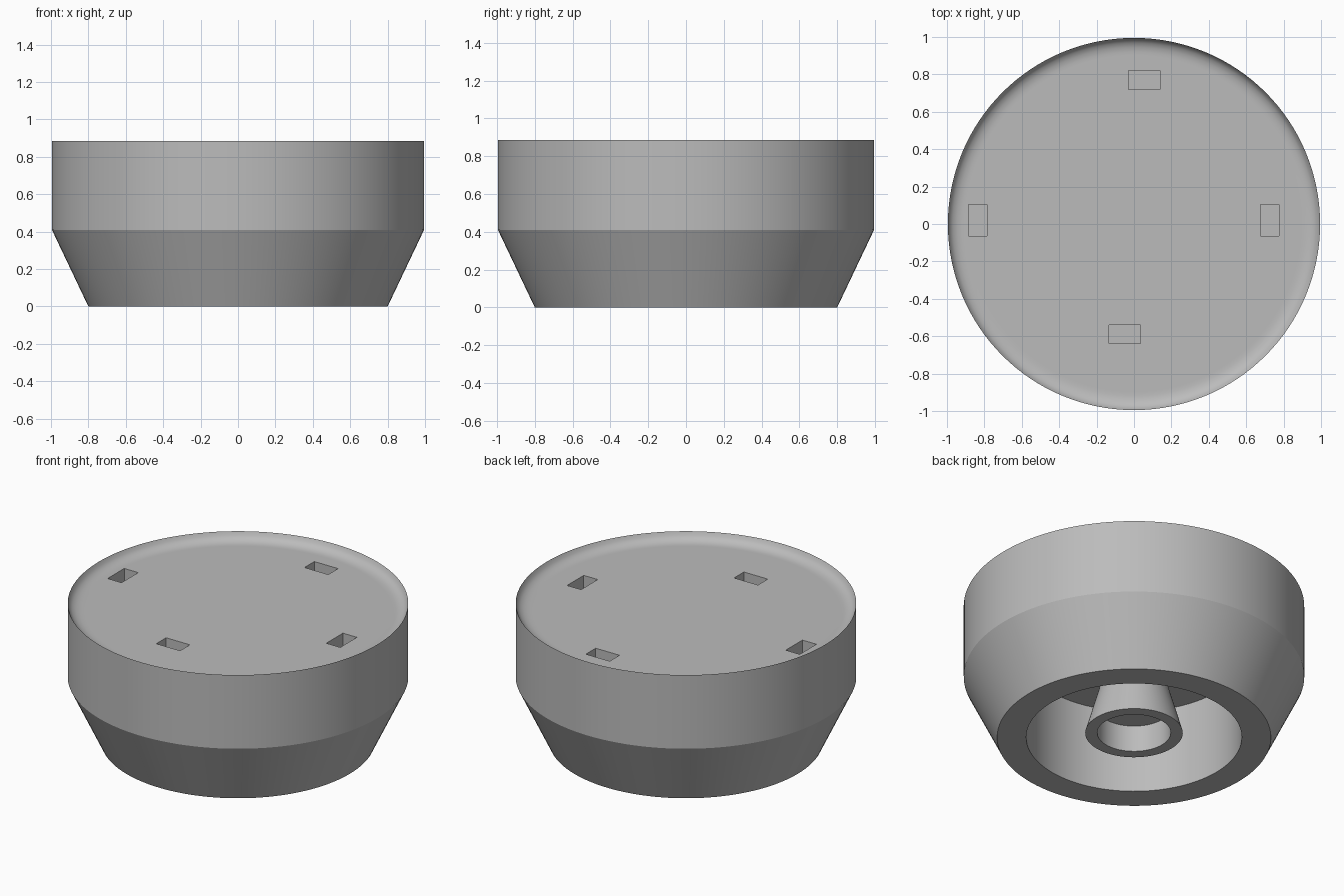
import bpy, bmesh, math

if "Cube" in bpy.data.objects:
    bpy.data.objects.remove(bpy.data.objects["Cube"])

SEGMENTS = 128

grey = bpy.data.materials.new("plain_grey")
grey.diffuse_color = (0.5, 0.5, 0.5, 1.0)
grey.use_nodes = True
grey.node_tree.nodes["Principled BSDF"].inputs["Base Color"].default_value = grey.diffuse_color


def lathe(name, profile, segments=SEGMENTS):
    """Spin an (r, z) profile about z; the first and last rings are capped flat."""
    bm = bmesh.new()
    rings = []
    for r, z in profile:
        rings.append([bm.verts.new((r * math.cos(2 * math.pi * i / segments),
                                    r * math.sin(2 * math.pi * i / segments), z))
                      for i in range(segments)])
    for a, b in zip(rings, rings[1:]):
        for i in range(segments):
            j = (i + 1) % segments
            bm.faces.new((a[i], a[j], b[j], b[i]))
    bm.faces.new(rings[0])
    bm.faces.new(rings[-1])
    bmesh.ops.recalc_face_normals(bm, faces=bm.faces)
    mesh = bpy.data.meshes.new(name)
    bm.to_mesh(mesh)
    bm.free()
    mesh.materials.append(grey)
    obj = bpy.data.objects.new(name, mesh)
    bpy.context.collection.objects.link(obj)
    return obj


def shade(obj):
    bpy.ops.object.select_all(action='DESELECT')
    obj.select_set(True)
    bpy.context.view_layer.objects.active = obj
    bpy.ops.object.shade_smooth_by_angle(angle=math.radians(25))


# Body: hollow underside, tapered foot, straight wall, rounded dish on top
body = lathe("body", [
    (0.10, 0.54), (0.63, 0.54), (0.63, 0.0),
    (0.80, 0.0), (0.995, 0.41), (0.995, 0.885),
    (0.985, 0.862), (0.968, 0.846), (0.945, 0.836), (0.92, 0.832), (0.90, 0.832),
])

# Four rectangular slots sunk into the top: centre x, y, size x, y
SLOT_DEPTH = 0.2
slots = [(0.725, 0.02, 0.10, 0.17), (-0.835, 0.02, 0.10, 0.17),
         (0.055, 0.77, 0.17, 0.10), (-0.05, -0.59, 0.17, 0.10)]
for x, y, sx, sy in slots:
    bpy.ops.mesh.primitive_cube_add(size=1, location=(x, y, 0.832))
    cutter = bpy.context.object
    cutter.name = "slot_cutter"
    cutter.hide_render = True
    cutter.scale = (sx, sy, 2 * SLOT_DEPTH)
    cutter.data.materials.append(grey)
    cut = body.modifiers.new("slot", 'BOOLEAN')
    cut.operation = 'DIFFERENCE'
    cut.solver = 'EXACT'
    cut.object = cutter
    bpy.context.view_layer.objects.active = body
    bpy.ops.object.modifier_apply(modifier=cut.name)
    bpy.data.objects.remove(cutter)
shade(body)

# Flared socket hanging inside the hollow, with a blind round hole
socket = lathe("socket", [
    (0.14, 0.545), (0.285, 0.03), (0.215, 0.03), (0.215, 0.20),
], 64)
shade(socket)
